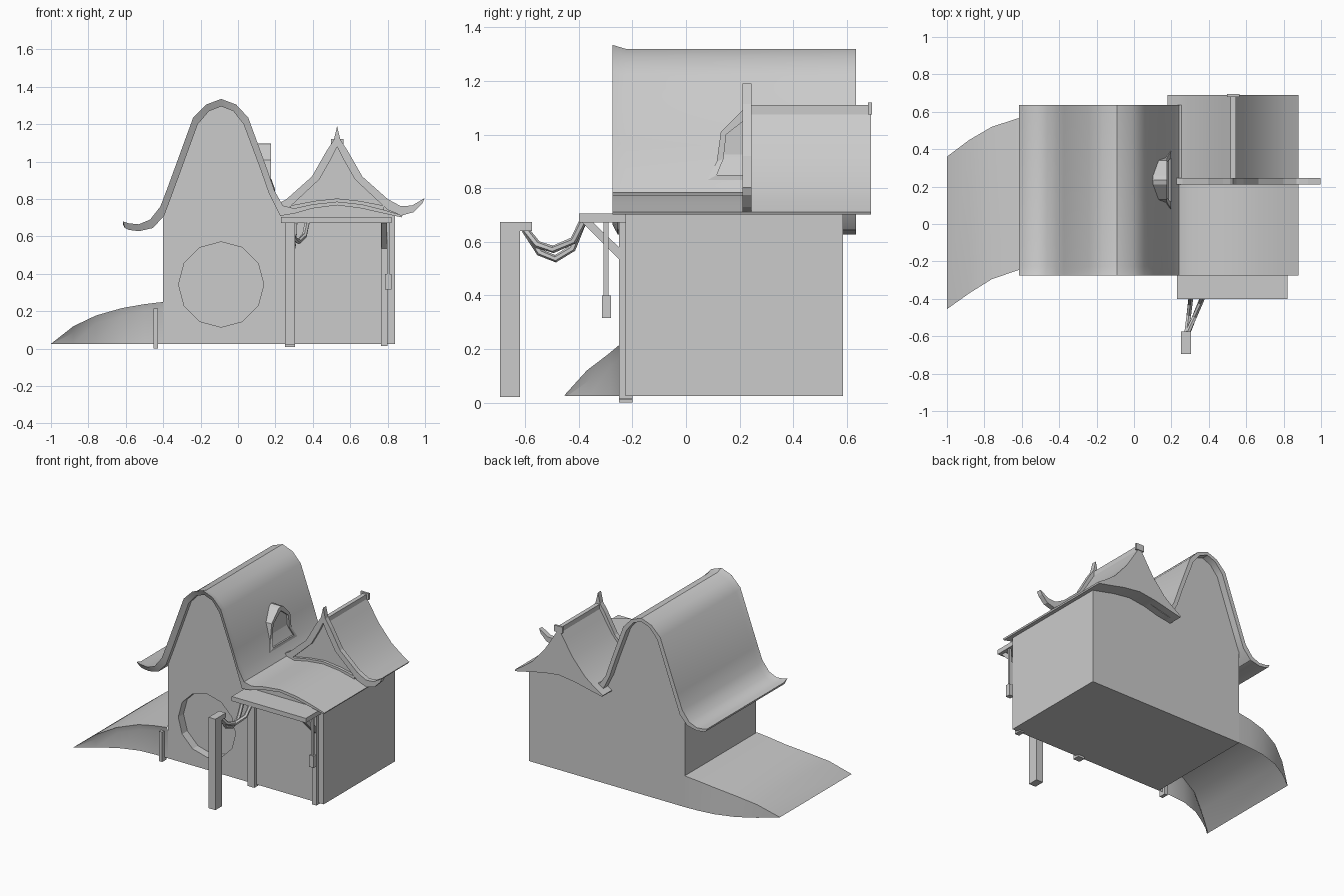
import bpy, bmesh, math
from mathutils import Vector

if "Cube" in bpy.data.objects:
    bpy.data.objects.remove(bpy.data.objects["Cube"])


def make(name, verts, faces, smooth=False):
    me = bpy.data.meshes.new(name)
    bm = bmesh.new()
    vs = [bm.verts.new(v) for v in verts]
    for f in faces:
        bm.faces.new([vs[i] for i in f])
    bmesh.ops.recalc_face_normals(bm, faces=bm.faces)
    bm.to_mesh(me)
    bm.free()
    ob = bpy.data.objects.new(name, me)
    bpy.context.collection.objects.link(ob)
    if smooth:
        bpy.ops.object.select_all(action='DESELECT')
        ob.select_set(True)
        bpy.context.view_layer.objects.active = ob
        bpy.ops.object.shade_smooth_by_angle(angle=math.radians(32))
    return ob


def rings(name, sections, closed=True, caps=True, smooth=False):
    """Skin a list of equal-length point rings."""
    n = len(sections[0])
    verts = [p for s in sections for p in s]
    faces = []
    for k in range(len(sections) - 1):
        for i in range(n if closed else n - 1):
            j = (i + 1) % n
            faces.append((k*n + i, k*n + j, (k+1)*n + j, (k+1)*n + i))
    if caps:
        faces.append(tuple(range(n)))
        faces.append(tuple(range(len(verts) - n, len(verts))))
    return make(name, verts, faces, smooth)


def extrude_y(name, pts, y0, y1, smooth=False):
    return rings(name, [[(x, y, z) for x, z in pts] for y in (y0, y1)], smooth=smooth)


def box(name, x0, x1, y0, y1, z0, z1):
    return extrude_y(name, [(x0, z0), (x1, z0), (x1, z1), (x0, z1)], y0, y1)


def tube(name, pts, r, sides=6):
    pts = [Vector(p) for p in pts]
    secs = []
    for i, p in enumerate(pts):
        t = (pts[min(i+1, len(pts)-1)] - pts[max(i-1, 0)]).normalized()
        a = t.cross(Vector((1, 0, 0))).normalized()
        b = t.cross(a)
        secs.append([p + r*(math.cos(u)*a + math.sin(u)*b)
                     for u in (2*math.pi*k/sides for k in range(sides))])
    return rings(name, secs, smooth=True)


# Roof profile: top skin and underside, from left eave over the peak to the low arch
top = [(-.615, .665), (-.585, .655), (-.53, .65), (-.47, .675), (-.415, .745), (-.375, .85),
       (-.24, 1.22), (-.17, 1.29), (-.09, 1.32), (-.01, 1.29), (.055, 1.22), (.15, .96),
       (.195, .83), (.24, .765), (.30, .75), (.40, .772), (.53, .786), (.66, .772),
       (.77, .745), (.88, .712)]
under = [(-.605, .645), (-.585, .635), (-.53, .628), (-.455, .645), (-.395, .71), (-.35, .83),
         (-.215, 1.20), (-.155, 1.27), (-.09, 1.295), (-.025, 1.27), (.03, 1.20), (.12, .96),
         (.165, .83), (.225, .71), (.30, .722), (.40, .75), (.53, .767), (.66, .75),
         (.77, .725), (.875, .702)]

# Main roof with flared front rim
n = len(top)
lift = [(x, z + (.015 if i < 13 else 0)) for i, (x, z) in enumerate(top)]
rev = list(reversed(under))
front = [(x, -.275, z) for x, z in lift] + \
        [(x, -.255 if x < .2 else -.275, z) for x, z in rev]
second = [(x, -.225, z) for x, z in top + rev]
back = [(x, .635, z) for x, z in top + rev]
verts = front + second + back
m = 2*n
faces = [(k*m + i, k*m + (i+1) % m, (k+1)*m + (i+1) % m, (k+1)*m + i)
         for k in range(2) for i in range(m)]
for base in (0, 2*m):
    faces += [(base + i, base + i + 1, base + m - 2 - i, base + m - 1 - i) for i in range(n - 1)]
make("main_roof", verts, faces, smooth=True)

# House walls, filled up to the underside of the roof
wall = [(-.40, .025), (-.40, .705)] + [(x, z + .004) for x, z in under[5:19]] + \
       [(.84, .713), (.84, .025)]
body = extrude_y("house_body", wall, -.225, .585)

# Round recess in the front wall
ring = [(-.09 + .228*math.sin(k*math.pi/6), .343 + .228*math.cos(k*math.pi/6)) for k in range(12)]
cutter = extrude_y("round_recess_cutter", ring, -.4, -.165)
cutter.hide_render = True
mod = body.modifiers.new("recess", 'BOOLEAN')
mod.operation = 'DIFFERENCE'
mod.solver = 'EXACT'
mod.object = cutter
bpy.context.view_layer.objects.active = body
bpy.ops.object.modifier_apply(modifier="recess")
bpy.data.objects.remove(cutter)

# Cross gable behind the low roof
CX = .53
half = [(.0, 1.10), (.05, 1.02), (.11, .925), (.21, .81), (.29, .75), (.35, .712)]
gable = [(CX - dx, z) for dx, z in reversed(half)] + [(CX + dx, z) for dx, z in half[1:]]
gable += [(.875, .702), (.77, .725), (.66, .75), (.53, .767), (.40, .75), (.29, .725), (.185, .702)]
extrude_y("gable_roof", gable, .23, .69, smooth=True)
box("ridge_beam", .515, .545, .235, .685, 1.07, 1.11)
box("ridge_end", .497, .563, .68, .695, 1.075, 1.12)

# Curled bargeboard with a spike, outer and inner edges mirrored around the ridge
outer = [(0, 1.19), (.018, 1.115), (.055, 1.06), (.135, .92), (.27, .80), (.34, .762),
         (.40, .765), (.468, .805)]
inner = [(0, 1.08), (.035, 1.01), (.095, .905), (.245, .765), (.27, .742), (.345, .712),
         (.41, .73), (.455, .775)]
for side, name in ((1, "right"), (-1, "left")):
    k = 8 if side == 1 else 6
    pts = outer[:k] + list(reversed(inner[:k]))
    vs = [(CX + side*x, y, z) for y in (.21, .245) for x, z in pts]
    fs = [(i, (i+1) % (2*k), 2*k + (i+1) % (2*k), 2*k + i) for i in range(2*k)]
    fs += [(b + i, b + i + 1, b + 2*k - 2 - i, b + 2*k - 1 - i) for b in (0, 2*k) for i in range(k-1)]
    make("bargeboard_" + name, vs, fs)
arc = [(-.25, .765), (-.12, .79), (0, .803), (.12, .79), (.25, .765)]
extrude_y("gable_trim", [(CX + x, z) for x, z in arc] +
          [(CX + x, z - .03) for x, z in reversed(arc)], .21, .235)

# Bell-shaped window on the steep roof
YC = .235
bo = [(0, 1.098), (.025, 1.09), (.105, 1.01), (.12, .90), (.155, .83)]
bi = [(0, 1.065), (.022, 1.05), (.085, 1.0), (.095, .91), (.12, .85)]


def bell(h):
    return [(YC - a, z) for a, z in h] + [(YC + a, z) for a, z in reversed(h[1:])]


O, I = bell(bo), bell(bi)
b = len(O)
vs = [(x + (.022 if z < .87 else 0), y, z) for P, x in ((O, .05), (O, .177), (I, .177), (I, .05)) for y, z in P]
make("window_frame", vs, [(r*b + i, r*b + (i+1) % b, ((r+1) % 4)*b + (i+1) % b, ((r+1) % 4)*b + i)
                          for r in range(4) for i in range(b)])
rings("window_pane", [[(x, y, z) for y, z in I] for x in (.06, .162)])

# Curved side ramp roof, open underneath: x, front y, back y, top z, wall z
ramp = [(-1.0, -.455, .36, .026, .025), (-.88, -.37, .45, .12, .085), (-.76, -.295, .52, .177, .135),
        (-.62, -.247, .565, .217, .175), (-.50, -.238, .58, .238, .197), (-.40, -.235, .585, .25, .21)]
secs = [[(x, yf + .012, .025), (x, yf + .012, zw), (x, yf, zt), (x, yb, zt), (x, yb, .025)]
        for x, yf, yb, zt, zw in ramp]
rings("side_ramp", secs, closed=False, caps=False, smooth=True)

# Wall posts
box("left_short_post", -.453, -.428, -.25, -.20, 0, .215)
box("middle_post", .252, .305, -.25, -.20, .01, .70)
box("right_post", .765, .80, -.25, -.20, .015, .69)

# Porch canopy, its diagonal brace and hanging lantern
box("porch_canopy", .23, .82, -.40, -.225, .672, .705)
brace = [(-.39, .675), (-.35, .675), (-.245, .575), (-.245, .53)]
rings("porch_brace", [[(x, y, z) for y, z in brace] for x in (.768, .797)])
box("lantern_rod", .797, .811, -.307, -.289, .39, .675)
box("lantern", .786, .822, -.314, -.280, .315, .40)

# Free-standing post with short arm, and two slack ropes to the canopy
box("front_post", .252, .306, -.695, -.62, .02, .672)
box("post_arm", .252, .306, -.695, -.575, .64, .674)
for name, x1, pts in (("rope_low", .305, [(-.60, .645), (-.545, .56), (-.487, .537), (-.425, .575), (-.385, .675)]),
                      ("rope_high", .37, [(-.60, .645), (-.555, .59), (-.495, .572), (-.42, .605), (-.385, .675)])):
    tube(name, [(.28 + (x1 - .28)*(y + .60)/.215, y, z) for y, z in pts], .014)
